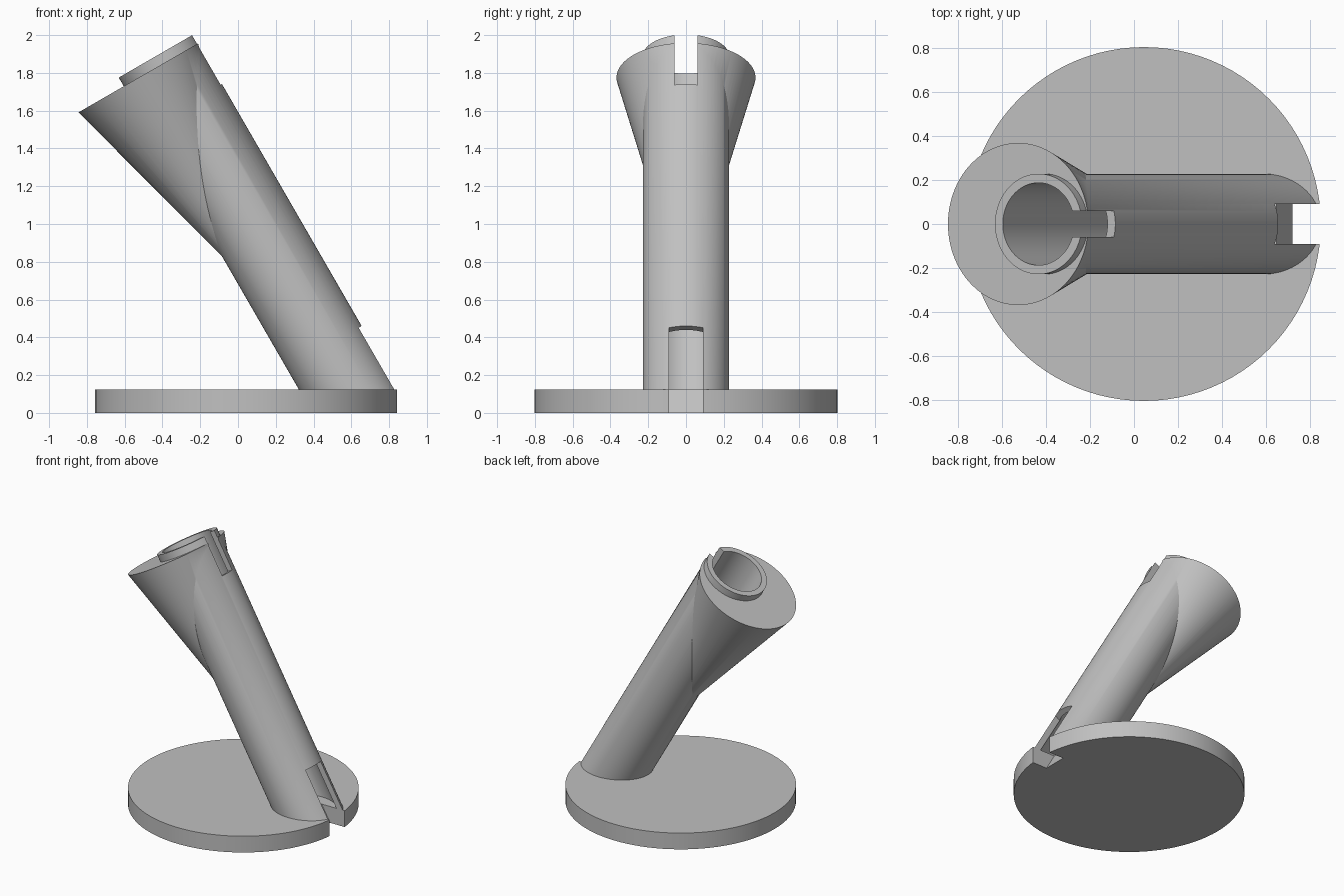
import bpy, bmesh, math
from mathutils import Matrix, Vector

if "Cube" in bpy.data.objects:
    bpy.data.objects.remove(bpy.data.objects["Cube"], do_unlink=True)

GREY = (0.53, 0.53, 0.53, 1.0)
grey = bpy.data.materials.new("plain_grey")
grey.use_nodes = True
grey.diffuse_color = GREY
grey.node_tree.nodes["Principled BSDF"].inputs["Base Color"].default_value = GREY

TILT = Matrix.Rotation(math.radians(-30), 4, 'Y')   # leaning frame of the stem
AXIS = 0.569          # stem axis, measured across the lean
DISC_TOP = 0.125


def make_object(name, bm):
    bmesh.ops.recalc_face_normals(bm, faces=bm.faces)
    mesh = bpy.data.meshes.new(name)
    bm.to_mesh(mesh)
    bm.free()
    mesh.materials.append(grey)
    obj = bpy.data.objects.new(name, mesh)
    bpy.context.collection.objects.link(obj)
    return obj


def cone(name, x, low, high, r_low, r_high, frame=TILT, floor=None):
    """Round solid along the frame's z, optionally trimmed flat at a floor height."""
    bm = bmesh.new()
    place = frame @ Matrix.Translation((x, 0, (low + high) / 2))
    bmesh.ops.create_cone(bm, cap_ends=True, segments=96, radius1=r_low,
                          radius2=r_high, depth=high - low, matrix=place)
    if floor is not None:
        cut = bmesh.ops.bisect_plane(bm, geom=bm.verts[:] + bm.edges[:] + bm.faces[:],
                                     plane_co=(0, 0, floor), plane_no=(0, 0, 1),
                                     clear_inner=True)
        rim = [e for e in cut["geom_cut"] if isinstance(e, bmesh.types.BMEdge)]
        bmesh.ops.edgeloop_fill(bm, edges=rim)
    return make_object(name, bm)


def slot(name, x, half_width, low, high):
    """Box cutter in the leaning frame, open outward from x."""
    bm = bmesh.new()
    size = Vector((1, 2 * half_width, high - low))
    place = TILT @ Matrix.Translation((x + 0.5, 0, (low + high) / 2))
    bmesh.ops.create_cube(bm, size=1, matrix=place @ Matrix.Diagonal(size).to_4x4())
    return make_object(name, bm)


def combine(obj, tool, operation):
    mod = obj.modifiers.new(operation.title(), 'BOOLEAN')
    mod.operation, mod.object, mod.solver = operation, tool, 'EXACT'
    bpy.context.view_layer.objects.active = obj
    bpy.ops.object.modifier_apply(modifier=mod.name)


# Solid parts
base = cone("base_disc", 0.045, 0, DISC_TOP, 0.803, 0.803, Matrix.Identity(4))
stem = cone("leaning_stem", AXIS, -0.6, 1.853, 0.228, 0.228, floor=DISC_TOP)
flare = cone("flared_collar", 0.432, 0.5, 1.8, 0.021, 0.368)

# Bore and the two slots
bore = cone("bore_cutter", AXIS, -0.8, 2.1, 0.187, 0.187)
top_slot = slot("top_slot_cutter", AXIS, 0.06, 1.55, 2.1)
foot_slot = slot("foot_slot_cutter", 0.6235, 0.09, -1.0, 0.071)

combine(stem, flare, 'UNION')
for cutter in (bore, top_slot, foot_slot):
    combine(stem, cutter, 'DIFFERENCE')
combine(base, foot_slot, 'DIFFERENCE')

for helper in (flare, bore, top_slot, foot_slot):
    bpy.data.objects.remove(helper, do_unlink=True)

# Smooth curved walls with crisp rims
bpy.ops.object.select_all(action='DESELECT')
for obj in (base, stem):
    obj.select_set(True)
bpy.context.view_layer.objects.active = stem
bpy.ops.object.shade_smooth_by_angle(angle=math.radians(25))
